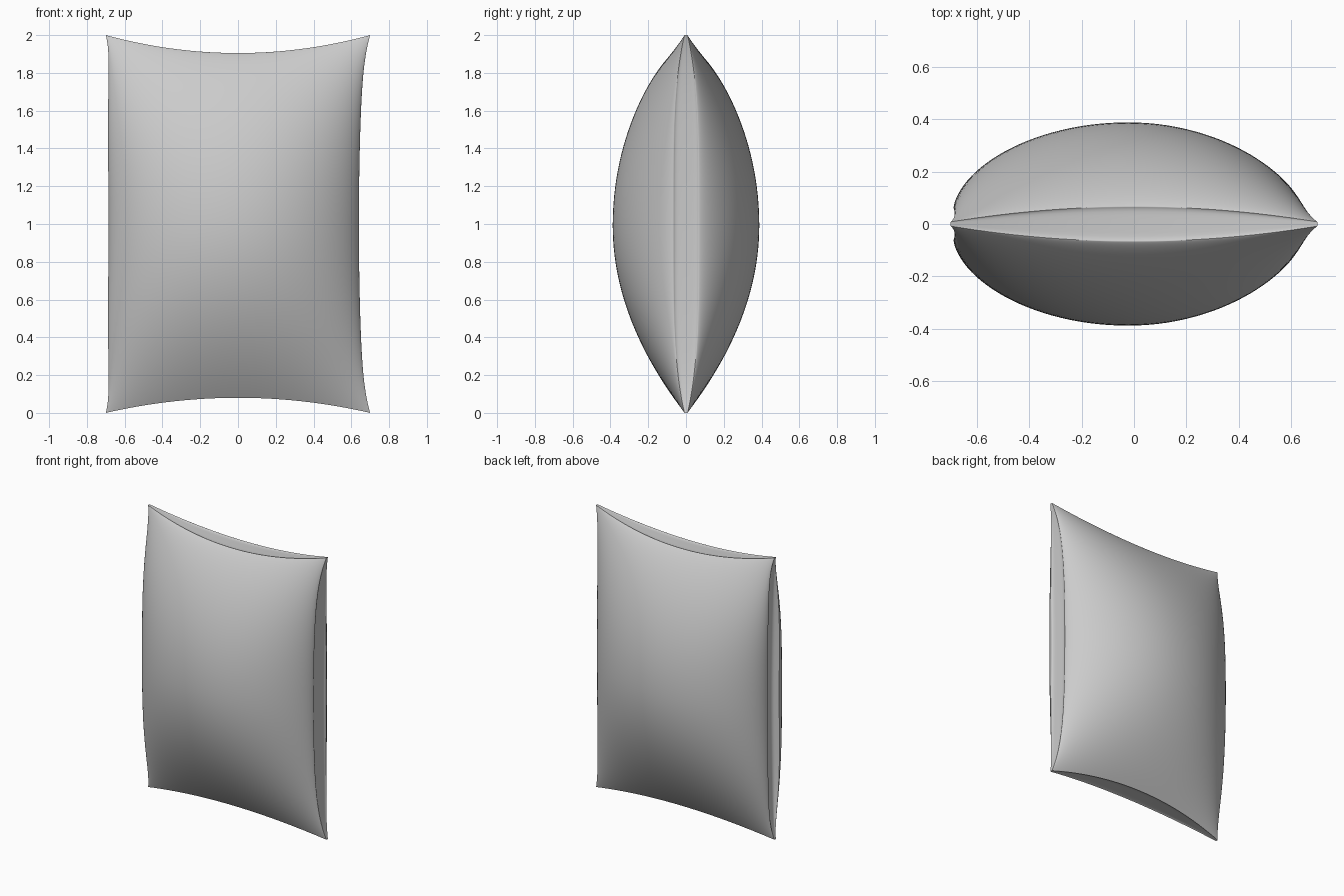
import bpy
import bmesh
from math import sin, pi

cube = bpy.data.objects.get("Cube")
if cube:
    bpy.data.objects.remove(cube, do_unlink=True)

NU, NV, ROWS = 56, 72, 12


def spaced(i, n):
    """Even steps eased so that they crowd towards -1 and 1."""
    return sin(pi / 2 * (2 * i / n - 1))


def right_edge(v):
    return 0.64 + 0.03 * v**2 + 0.03 * v**8


def left_lip(v):
    """How far the open left seam swells past its gusset."""
    return 0.045 * max(0, 1 - v**4) ** 1.5


def seam_width(u, v):
    return 0.008 + 0.058 * (1 - u**2 * v**4)


def cushion_point(u, v, side):
    """Point on the front (side -1) or back (side 1) panel."""
    edge = right_edge(v)
    x0, x1 = -edge - left_lip(v), edge
    z0, z1 = 0.08 * (1 - u**2), 1.905 + 0.095 * u**2
    x = x0 + (x1 - x0) * (u + 1) / 2
    z = z0 + (z1 - z0) * (v + 1) / 2
    across = max(0, 1 - u * u) ** (0.7 if u > 0 else 0.6)
    along = max(0, 1 - v * v) ** (0.82 if v > 0 else 1.0)
    return x, side * (seam_width(u, v) + 0.322 * across * along), z


bm = bmesh.new()

# Front and back panels
panels = {}
for side in (-1, 1):
    grid = [[bm.verts.new(cushion_point(spaced(i, NU), spaced(j, NV), side))
             for j in range(NV + 1)] for i in range(NU + 1)]
    for i in range(NU):
        for j in range(NV):
            bm.faces.new((grid[i][j], grid[i + 1][j],
                          grid[i + 1][j + 1], grid[i][j + 1]))
    panels[side] = grid

# Gusset strip around the rim, sunk a little between its two seams
rim = ([(i, 0) for i in range(NU)] + [(NU, j) for j in range(NV)]
       + [(i, NV) for i in range(NU, 0, -1)] + [(0, j) for j in range(NV, 0, -1)])
strips = []
for i, j in rim:
    front, back = panels[-1][i][j], panels[1][i][j]
    u, v = spaced(i, NU), spaced(j, NV)
    strip = [front]
    for k in range(1, ROWS):
        w = spaced(k, ROWS)
        p = front.co.lerp(back.co, (w + 1) / 2)
        sink = 1 - w**8
        if i == 0:
            p.x += sink * left_lip(v)
        elif i == NU:
            p.x -= sink * 0.008 * (1 - v**4)
        else:
            p.z -= sink * 0.006 * (1 - u**4) * (1 if j else -1)
        strip.append(bm.verts.new(p))
    strips.append(strip + [back])
for a, b in zip(strips, strips[1:] + strips[:1]):
    for k in range(ROWS):
        bm.faces.new((a[k], b[k], b[k + 1], a[k + 1]))

bmesh.ops.recalc_face_normals(bm, faces=bm.faces)
mesh = bpy.data.meshes.new("cushion")
bm.to_mesh(mesh)
bm.free()
cushion = bpy.data.objects.new("cushion", mesh)
bpy.context.collection.objects.link(cushion)

# Plain fabric
fabric = bpy.data.materials.new("light grey fabric")
fabric.use_nodes = True
colour = (0.6, 0.6, 0.6, 1)
fabric.diffuse_color = colour
fabric.node_tree.nodes["Principled BSDF"].inputs["Base Color"].default_value = colour
mesh.materials.append(fabric)

bpy.context.view_layer.objects.active = cushion
cushion.select_set(True)
bpy.ops.object.shade_smooth_by_angle(angle=pi / 3)
